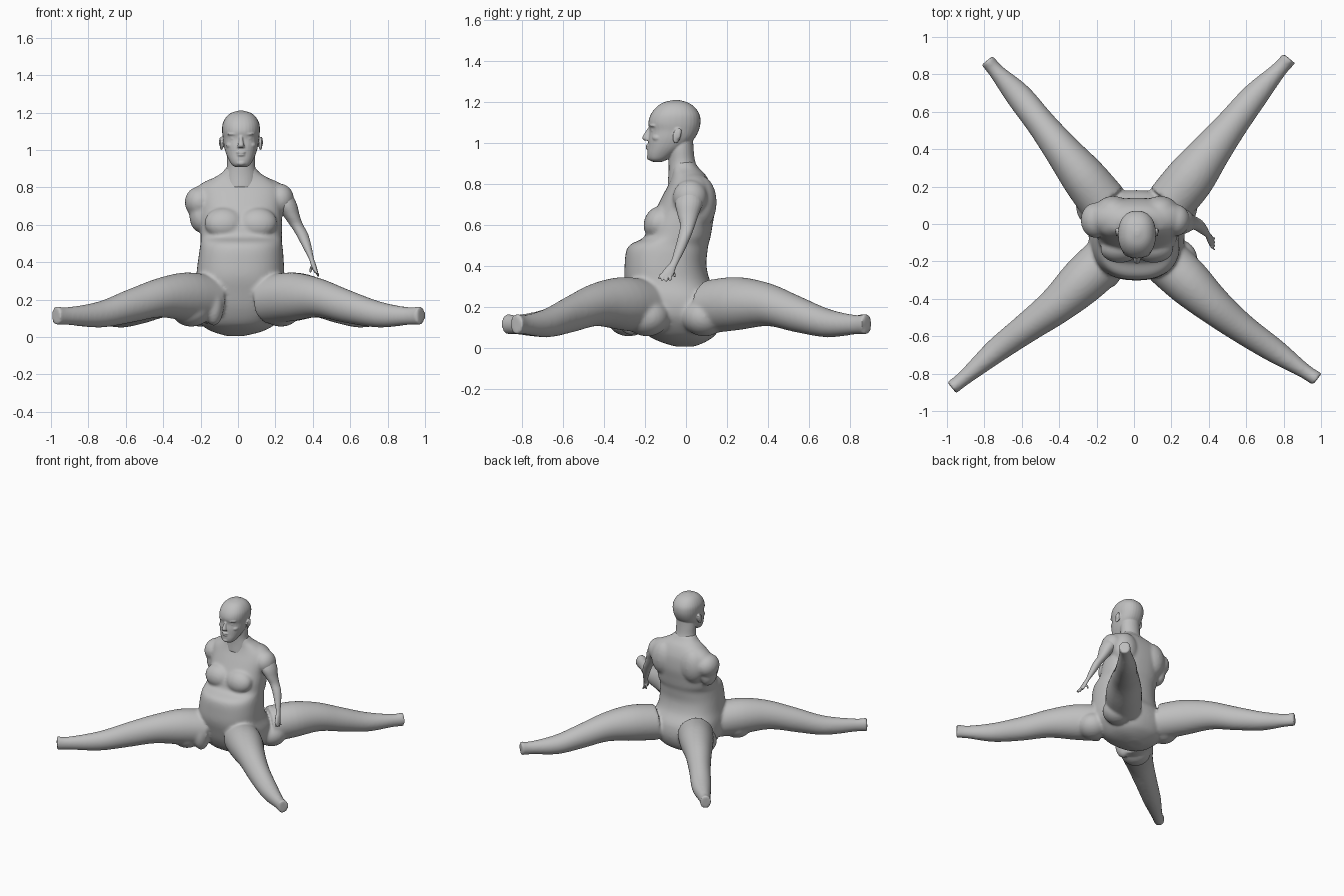
import bpy, bmesh, math
from mathutils import Vector, Matrix

skin = bpy.data.materials.new("grey_skin")
skin.diffuse_color = (0.52, 0.52, 0.52, 1)


def spline(rows, steps):
    """Catmull-Rom interpolation of ring rows."""
    p = [rows[0]] + list(rows) + [rows[-1]]
    out = []
    for i in range(1, len(p) - 2):
        for s in range(steps):
            t = s / steps
            out.append([0.5 * (2 * b + (c - a) * t + (2 * a - 5 * b + 4 * c - d) * t * t
                               + (3 * b - a - 3 * c + d) * t ** 3)
                        for a, b, c, d in zip(p[i - 1], p[i], p[i + 1], p[i + 2])])
    return out + [list(rows[-1])]


def loft(bm, rows, side=(1, 0, 0), up=(0, 1, 0), power=2.0, steps=4, n=32):
    """Skin rings of (x, y, z, half width, half depth)."""
    side, up = Vector(side), Vector(up)
    rings = []
    for x, y, z, a, b in spline(rows, steps):
        ring = []
        for k in range(n):
            t = 2 * math.pi * k / n
            c, s = math.cos(t), math.sin(t)
            u = math.copysign(abs(c) ** (2 / power), c) * max(a, 0.002)
            v = math.copysign(abs(s) ** (2 / power), s) * max(b, 0.002)
            ring.append(bm.verts.new(Vector((x, y, z)) + side * u + up * v))
        rings.append(ring)
    faces = [bm.faces.new(rings[0]), bm.faces.new(rings[-1])]
    for r, q in zip(rings, rings[1:]):
        for k in range(n):
            faces.append(bm.faces.new((r[k], r[(k + 1) % n], q[(k + 1) % n], q[k])))
    bmesh.ops.recalc_face_normals(bm, faces=faces)


def blob(bm, loc, size, rot=(0, 0, 0)):
    m = Matrix.LocRotScale(Vector(loc), Matrix.Rotation(rot[2], 3, 'Z') @ Matrix.Rotation(rot[1], 3, 'Y')
                           @ Matrix.Rotation(rot[0], 3, 'X'), Vector(size))
    bmesh.ops.create_uvsphere(bm, u_segments=24, v_segments=16, radius=1, matrix=m)


def finish(name, bm, voxel, smooth):
    me = bpy.data.meshes.new(name)
    bm.to_mesh(me)
    bm.free()
    me.materials.append(skin)
    me.polygons.foreach_set("use_smooth", [True] * len(me.polygons))
    ob = bpy.data.objects.new(name, me)
    bpy.context.collection.objects.link(ob)
    r = ob.modifiers.new("fuse", 'REMESH')
    r.mode = 'VOXEL'
    r.voxel_size = voxel
    r.use_smooth_shade = True
    s = ob.modifiers.new("soften", 'SMOOTH')
    s.factor = 0.5
    s.iterations = smooth


# --- body: torso, four legs and shoulders fused together ---
body = bmesh.new()
torso = [  # z, xmin, xmax, yfront, yback
    (0.005, -0.06, 0.03, -0.05, 0.04), (0.03, -0.14, 0.13, -0.13, 0.10), (0.07, -0.20, 0.20, -0.20, 0.15),
    (0.15, -0.24, 0.26, -0.25, 0.18), (0.24, -0.24, 0.27, -0.28, 0.17), (0.32, -0.225, 0.25, -0.30, 0.12),
    (0.40, -0.215, 0.245, -0.30, 0.10), (0.47, -0.205, 0.24, -0.293, 0.105), (0.505, -0.20, 0.235, -0.27, 0.11),
    (0.54, -0.20, 0.235, -0.205, 0.12), (0.60, -0.20, 0.235, -0.185, 0.13), (0.67, -0.20, 0.235, -0.15, 0.14),
    (0.75, -0.205, 0.24, -0.11, 0.135), (0.80, -0.20, 0.225, -0.085, 0.12), (0.845, -0.14, 0.17, -0.07, 0.095),
    (0.875, -0.09, 0.12, -0.07, 0.065), (0.91, -0.06, 0.09, -0.07, 0.04)]
loft(body, [((a + b) / 2, (c + d) / 2, z, (b - a) / 2, (d - c) / 2) for z, a, b, c, d in torso], power=2.4, n=48)
for s in (-1, 1):
    blob(body, (0.015 + s * 0.09, -0.135, 0.61), (0.105, 0.07, 0.085), (-0.45, 0, 0))   # chest muscle
    blob(body, (0.015 + s * 0.125, 0.07, 0.71), (0.10, 0.08, 0.13))                     # shoulder blade
    blob(body, (0.015 + s * 0.15, 0.03, 0.785), (0.12, 0.08, 0.06), (0, s * 0.4, 0))     # collar slope
blob(body, (-0.205, 0.02, 0.72), (0.08, 0.095, 0.085))       # arm stump
blob(body, (-0.205, 0.01, 0.65), (0.055, 0.075, 0.09))
blob(body, (0.225, 0.02, 0.735), (0.075, 0.085, 0.085))      # whole shoulder
blob(body, (-0.13, -0.27, 0.17), (0.055, 0.07, 0.11))        # groin bulge
for x, y in ((-0.25, -0.28), (0.23, -0.19), (0.23, 0.09), (-0.2, 0.09)):
    blob(body, (x, y, 0.15), (0.11, 0.11, 0.095))            # buttocks

# leg centre lines with half widths; heights are shared by all four
heights = [(0.20, 0.13), (0.215, 0.13), (0.21, 0.105), (0.165, 0.09), (0.12, 0.07), (0.112, 0.048), (0.115, 0.052)]
legs = [
    [(0.16, -0.19, .13), (0.29, -0.31, .125), (0.43, -0.44, .10), (0.58, -0.56, .08),
     (0.755, -0.68, .065), (0.91, -0.785, .04), (0.98, -0.83, .04)],
    [(-0.15, -0.19, .13), (-0.28, -0.31, .125), (-0.42, -0.44, .10), (-0.58, -0.56, .08),
     (-0.74, -0.68, .065), (-0.91, -0.825, .04), (-0.975, -0.875, .04)],
    [(0.19, 0.11, .13), (0.305, 0.25, .13), (0.42, 0.40, .105), (0.53, 0.54, .085),
     (0.65, 0.69, .07), (0.775, 0.825, .043), (0.83, 0.885, .042)],
    [(-0.16, 0.11, .13), (-0.27, 0.25, .12), (-0.39, 0.40, .095), (-0.50, 0.54, .078),
     (-0.62, 0.69, .07), (-0.735, 0.815, .042), (-0.785, 0.875, .04)]]
for leg in legs:
    d = Vector((leg[-1][0] - leg[0][0], leg[-1][1] - leg[0][1], 0)).normalized()
    loft(body, [(x, y, z, w, h) for (x, y, w), (z, h) in zip(leg, heights)],
         side=(-d.y, d.x, 0), up=(0, 0, 1))
finish("body_with_legs", body, 0.01, 8)

# --- arm with hand ---
arm = bmesh.new()
loft(arm, [(0.235, 0.02, 0.77, .05, .05), (0.255, 0.015, 0.71, .06, .068), (0.285, 0.01, 0.65, .045, .052),
           (0.312, 0.008, 0.60, .036, .037), (0.342, -0.005, 0.55, .033, .032), (0.37, -0.03, 0.48, .024, .026),
           (0.392, -0.055, 0.42, .014, .02), (0.402, -0.075, 0.39, .014, .026), (0.412, -0.09, 0.36, .013, .032),
           (0.418, -0.098, 0.342, .009, .028)], n=24)
for y0, y1, z1 in ((-0.12, -0.135, 0.337), (-0.108, -0.118, 0.325), (-0.092, -0.098, 0.322), (-0.078, -0.077, 0.327)):
    loft(arm, [(0.414, y0, 0.36, .008, .009), (0.422, (y0 + y1) / 2, 0.345, .0075, .0075),
               (0.430, y1, z1, .006, .006)], n=10)
loft(arm, [(0.40, -0.075, 0.385, .01, .01), (0.39, -0.06, 0.365, .008, .008), (0.388, -0.055, 0.345, .006, .006)], n=10)
finish("arm_and_hand", arm, 0.0045, 3)

# --- head and neck ---
head = bmesh.new()
cx = 0.016
skull = [  # z, half width, yfront, yback
    (0.908, .03, -.165, -.115), (0.92, .048, -.182, -.09), (0.945, .064, -.188, -.05), (0.98, .08, -.186, 0.0),
    (1.02, .091, -.184, 0.04), (1.06, .096, -.178, 0.062), (1.10, .101, -.184, 0.071), (1.14, .098, -.172, 0.066),
    (1.175, .08, -.145, 0.042), (1.198, .052, -.11, 0.008), (1.210, .012, -.06, -.035)]
loft(head, [(cx, (f + b) / 2, z, w, (b - f) / 2) for z, w, f, b in skull], power=2.25)
loft(head, [(cx, 0.0, 0.80, .10, .09), (cx, -0.01, 0.86, .09, .075), (cx, -0.02, 0.91, .076, .065),
            (cx, -0.025, 0.97, .075, .062), (cx, -0.025, 1.02, .07, .06)])
# nose, lips and chin
loft(head, [(cx, -0.175, 1.075, .009, .010), (cx, -0.186, 1.05, .011, .016), (cx, -0.194, 1.025, .018, .020),
            (cx, -0.188, 1.012, .018, .016)], n=16)
blob(head, (cx, -0.186, 0.987), (.024, .012, .006))
blob(head, (cx, -0.184, 0.973), (.022, .012, .006))
blob(head, (cx, -0.178, 0.93), (.024, .014, .014))
for s in (-1, 1):
    blob(head, (cx + s * 0.042, -0.160, 1.085), (.034, .018, .008), (0, 0, s * 0.3))     # brow
    blob(head, (cx + s * 0.040, -0.157, 1.060), (.018, .014, .008), (0, 0, s * 0.25))    # eyelid
    blob(head, (cx + s * 0.055, -0.135, 1.025), (.026, .03, .02))                        # cheekbone
    blob(head, (cx + s * 0.103, -0.045, 1.035), (.008, .021, .038), (-0.2, 0, s * 0.35))  # ear
    blob(head, (cx + s * 0.109, -0.034, 1.045), (.008, .012, .028), (-0.2, 0, s * 0.35))
finish("head_and_neck", head, 0.0045, 3)
